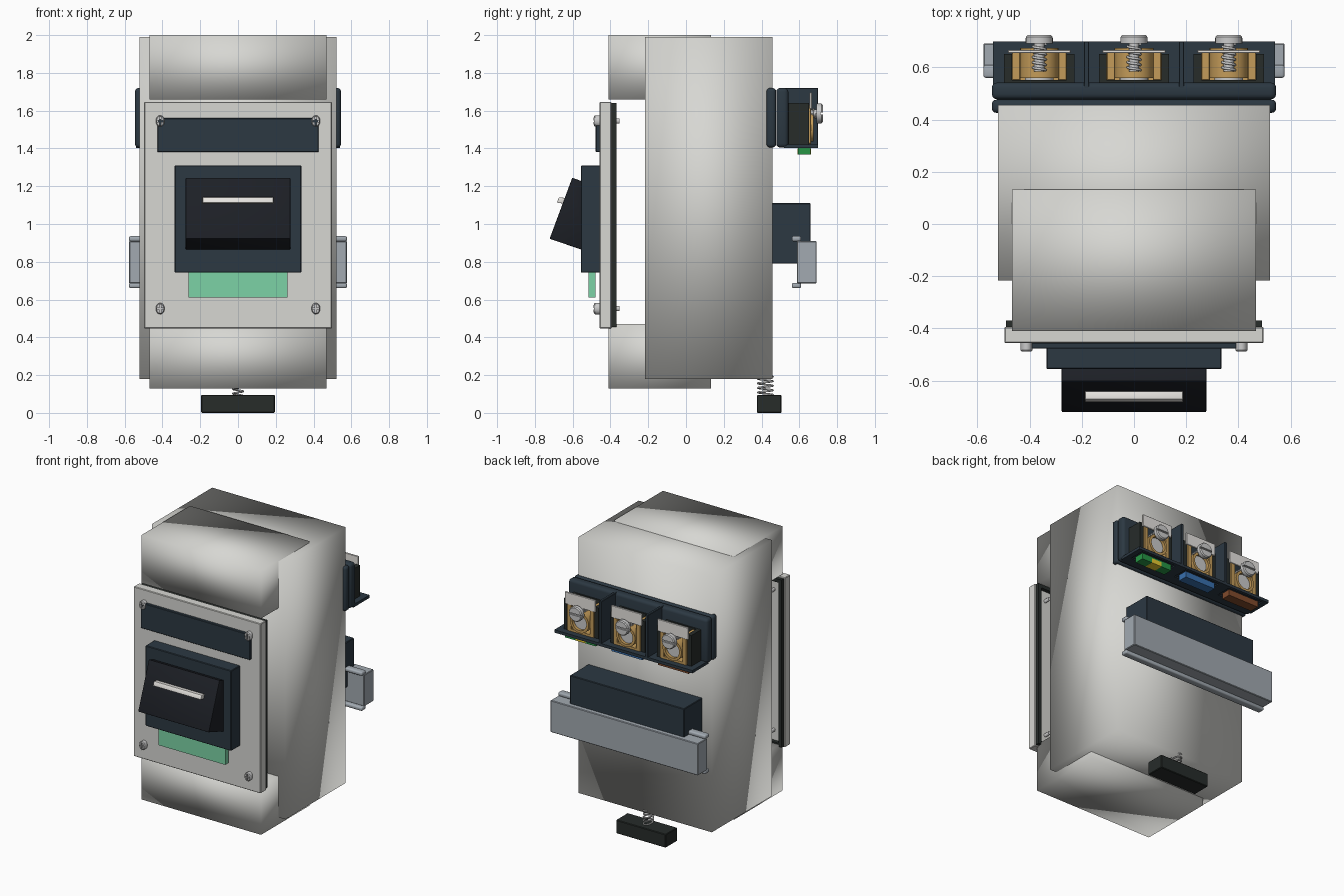
import bpy, bmesh, math
from mathutils import Matrix, Vector

if "Cube" in bpy.data.objects:
    bpy.data.objects.remove(bpy.data.objects["Cube"])


def mat(name, r, g, b, a=1.0):
    m = bpy.data.materials.new(name)
    m.diffuse_color = (r, g, b, a)
    m.use_nodes = True
    m.node_tree.nodes["Principled BSDF"].inputs["Base Color"].default_value = m.diffuse_color
    return m


SHELL = mat("shell_grey", 0.68, 0.68, 0.65)
NAVY = mat("dark_blue", 0.025, 0.04, 0.055)
BLACK = mat("black", 0.012, 0.014, 0.019)
RUBBER = mat("rubber", 0.02, 0.025, 0.023)
STEEL = mat("steel", 0.55, 0.56, 0.56)
RAIL = mat("rail_zinc", 0.36, 0.40, 0.44)
BRASS = mat("brass", 0.55, 0.33, 0.10)
WHITE = mat("white", 0.8, 0.78, 0.75)
MINT = mat("mint_green", 0.2, 0.65, 0.38)
GREEN = mat("green", 0.02, 0.30, 0.06)
YELLOW = mat("yellow", 0.8, 0.6, 0.03)
BLUE = mat("blue", 0.04, 0.16, 0.42)
BROWN = mat("brown", 0.22, 0.07, 0.025)


def activate(o):
    bpy.ops.object.select_all(action='DESELECT')
    o.select_set(True)
    bpy.context.view_layer.objects.active = o


def finish(name, bm, m, smooth=30):
    bmesh.ops.recalc_face_normals(bm, faces=bm.faces)
    me = bpy.data.meshes.new(name)
    bm.to_mesh(me)
    bm.free()
    o = bpy.data.objects.new(name, me)
    bpy.context.collection.objects.link(o)
    if m:
        me.materials.append(m)
    activate(o)
    if smooth == 'all':
        bpy.ops.object.shade_smooth()
    elif smooth:
        bpy.ops.object.shade_smooth_by_angle(angle=math.radians(smooth))
    return o


def box(name, x, y, z, m, bevel=0.0, seg=2, smooth=30):
    """Box from (min, max) ranges."""
    bm = bmesh.new()
    size = [r[1] - r[0] for r in (x, y, z)]
    mid = [(r[0] + r[1]) / 2 for r in (x, y, z)]
    bmesh.ops.create_cube(bm, size=1, matrix=Matrix.Translation(mid) @ Matrix.Diagonal((*size, 1)))
    if bevel:
        bmesh.ops.bevel(bm, geom=bm.edges[:], offset=bevel, segments=seg, affect='EDGES', profile=0.5)
    return finish(name, bm, m, smooth)


def extrude_x(name, pts, x0, x1, m, bevel=0.0):
    """Extrude a (y, z) outline along x."""
    bm = bmesh.new()
    f = bm.faces.new([bm.verts.new((x0, y, z)) for y, z in pts])
    ext = bmesh.ops.extrude_face_region(bm, geom=[f])
    bmesh.ops.translate(bm, verts=[v for v in ext['geom'] if isinstance(v, bmesh.types.BMVert)], vec=(x1 - x0, 0, 0))
    if bevel:
        bmesh.ops.bevel(bm, geom=bm.edges[:], offset=bevel, segments=2, affect='EDGES', profile=0.5)
    return finish(name, bm, m)


def lathe_y(name, x, z, prof, m, sx=1.0, sz=1.0, n=24):
    """Turn an (radius, y) profile round an axis parallel to y."""
    bm = bmesh.new()
    vs = [bm.verts.new((r, y, 0)) for r, y in prof]
    es = [bm.edges.new(p) for p in zip(vs, vs[1:])]
    bmesh.ops.spin(bm, geom=vs + es, cent=(0, 0, 0), axis=(0, 1, 0), angle=math.tau, steps=n)
    bmesh.ops.remove_doubles(bm, verts=bm.verts, dist=1e-5)
    for v in bm.verts:
        v.co = Vector((v.co.x * sx + x, v.co.y, v.co.z * sz + z))
    return finish(name, bm, m)


def cut(o, cutters):
    """Subtract helper solids and remove them."""
    for c in cutters:
        md = o.modifiers.new("cut", 'BOOLEAN')
        md.operation, md.solver, md.object = 'DIFFERENCE', 'EXACT', c
        activate(o)
        bpy.ops.object.modifier_apply(modifier=md.name)
        bpy.data.objects.remove(c)


def helix(name, start, axis, length, rx, ry, turns, wire, m):
    """Coiled wire along the y or z axis."""
    cu = bpy.data.curves.new(name, 'CURVE')
    cu.dimensions = '3D'
    cu.bevel_depth, cu.bevel_resolution, cu.use_fill_caps = wire, 2, True
    n = turns * 16
    sp = cu.splines.new('POLY')
    sp.points.add(n)
    for i, p in enumerate(sp.points):
        a = math.tau * turns * i / n
        u, v, w = rx * math.cos(a), ry * math.sin(a), length * i / n
        d = (u, w, v) if axis == 'y' else (u, v, w)
        p.co = (start[0] + d[0], start[1] + d[1], start[2] + d[2], 1)
    o = bpy.data.objects.new(name, cu)
    bpy.context.collection.objects.link(o)
    cu.materials.append(m)
    activate(o)
    bpy.ops.object.convert(target='MESH')
    bpy.ops.object.shade_smooth()


# Housing: main body and the two front shoulders
box("main_body", (-.522, .522), (-.217, .457), (.18, 1.99), SHELL, smooth='all')
box("upper_shoulder", (-.468, .468), (-.41, .132), (1.66, 2.0), SHELL, smooth='all')
box("lower_shoulder", (-.468, .468), (-.41, .132), (.13, .47), SHELL, smooth='all')

# Front plate with rubber gasket ring behind it
box("front_plate", (-.497, .497), (-.457, -.395), (.447, 1.647), SHELL, .004, 1)
gasket = box("plate_gasket", (-.49, .49), (-.396, -.369), (.455, 1.64), RUBBER, smooth=0)
cut(gasket, [box("gasket_cutter", (-.465, .465), (-.5, -.3), (.48, 1.615), None, smooth=0)])
box("label_panel", (-.427, .427), (-.478, -.455), (1.38, 1.56), NAVY, .003, 1)

# Cross-head plate screws, with tips poking out behind
for x in (-.412, .412):
    for z in (.552, 1.545):
        s = lathe_y("plate_screw", x, z, [(0, -.352), (.013, -.352), (.013, -.455), (.03, -.455),
                                           (.03, -.482), (.025, -.488), (0, -.49)], STEEL, .78, 1.0)
        cut(s, [box("slot_h", (x - .018, x + .018), (-.5, -.478), (z - .004, z + .004), None, smooth=0),
                box("slot_v", (x - .004, x + .004), (-.5, -.478), (z - .023, z + .023), None, smooth=0)])

# Rocker switch
box("rocker_bezel", (-.336, .336), (-.556, -.455), (.742, 1.31), NAVY, .004, 1)
extrude_x("rocker", [(-.54, 1.222), (-.602, 1.245), (-.722, .922), (-.555, .865), (-.54, .87)],
          -.277, .277, BLACK, .004)
extrude_x("rocker_mark", [(-.64, 1.138), (-.672, 1.142), (-.684, 1.114), (-.65, 1.108)], -.187, .187, WHITE, .002)
box("indicator_window", (-.262, .262), (-.516, -.479), (.61, .75), MINT)

# Rail clip block and mounting rail
box("rail_clip_block", (-.447, .447), (.45, .66), (.79, 1.11), NAVY, .004, 1)
box("mounting_rail", (-.577, .577), (.587, .692), (.685, .91), RAIL, .004, 1)
for z in (.66, .908):
    box("rail_lip", (-.577, .577), (.56, .61), (z, z + .028), RAIL, .01, 3)

# Terminal block housing
box("terminal_flange", (-.545, .545), (.426, .477), (1.405, 1.72), NAVY, .018, 3)
box("terminal_back", (-.545, .545), (.478, .542), (1.405, 1.72), NAVY, .02, 3)
floor = box("terminal_floor", (-.54, .54), (.52, .70), (1.402, 1.422), NAVY, smooth=0)
for x in (-.182, .182):
    box("terminal_divider", (x - .01, x + .01), (.51, .70), (1.41, 1.72), NAVY, .003, 1)

# Three terminals: holder, brass clamp, plate, slotted screw, colour tag
for cx, colour in ((-.363, BROWN), (0, BLUE), (.363, GREEN)):
    for s in (-1, 1):
        def side(a, b):
            return tuple(sorted((cx + s * a, cx + s * b)))
        box("terminal_holder_side", side(.105, .135), (.54, .652), (1.42, 1.64), RUBBER)
        box("clamp_side", side(.072, .105), (.55, .662), (1.425, 1.63), BRASS, .003, 1)
    box("terminal_holder_back", (cx - .135, cx + .135), (.538, .552), (1.42, 1.64), RUBBER)
    box("clamp_bottom", (cx - .1, cx + .1), (.55, .662), (1.424, 1.44), BRASS)
    lathe_y("clamp_ring", cx, 1.51, [(.056, .56), (.074, .56), (.074, .675), (.056, .675), (.056, .56)], BRASS)
    lathe_y("wire_core", cx, 1.51, [(0, .55), (.055, .55), (.055, .655), (0, .655)], STEEL)
    box("washer_plate", (cx - .12, cx + .12), (.655, .667), (1.61, 1.695), WHITE, .002, 1)
    lathe_y("terminal_screw_shank", cx, 1.585, [(0, .585), (.02, .585), (.02, .7), (0, .7)], STEEL, n=16)
    helix("terminal_screw_thread", (cx, .59, 1.585), 'y', .1, .024, .024, 5, .005, STEEL)
    h = lathe_y("terminal_screw_head", cx, 1.585, [(0, .692), (.052, .692), (.052, .717), (.046, .724), (0, .725)], STEEL)
    cut(h, [box("slot_cutter", (cx - .07, cx + .07), (.713, .75), (1.579, 1.591), None, smooth=0)])
    cut(floor, [box("window_cutter", (cx - .14, cx + .14), (.57, .68), (1.39, 1.41), None, smooth=0)])
    box("colour_tag", (cx - .12, cx + .12), (.592, .66), (1.368, 1.415), colour)
    if colour is GREEN:
        box("tag_stripe", (cx - .04, cx + .04), (.5915, .6605), (1.3675, 1.4), YELLOW)

# Sprung release foot
box("release_foot", (-.195, .195), (.375, .505), (0, .095), RUBBER, .004, 1)
helix("foot_spring", (0, .42, .09), 'z', .12, .027, .04, 5, .005, STEEL)
